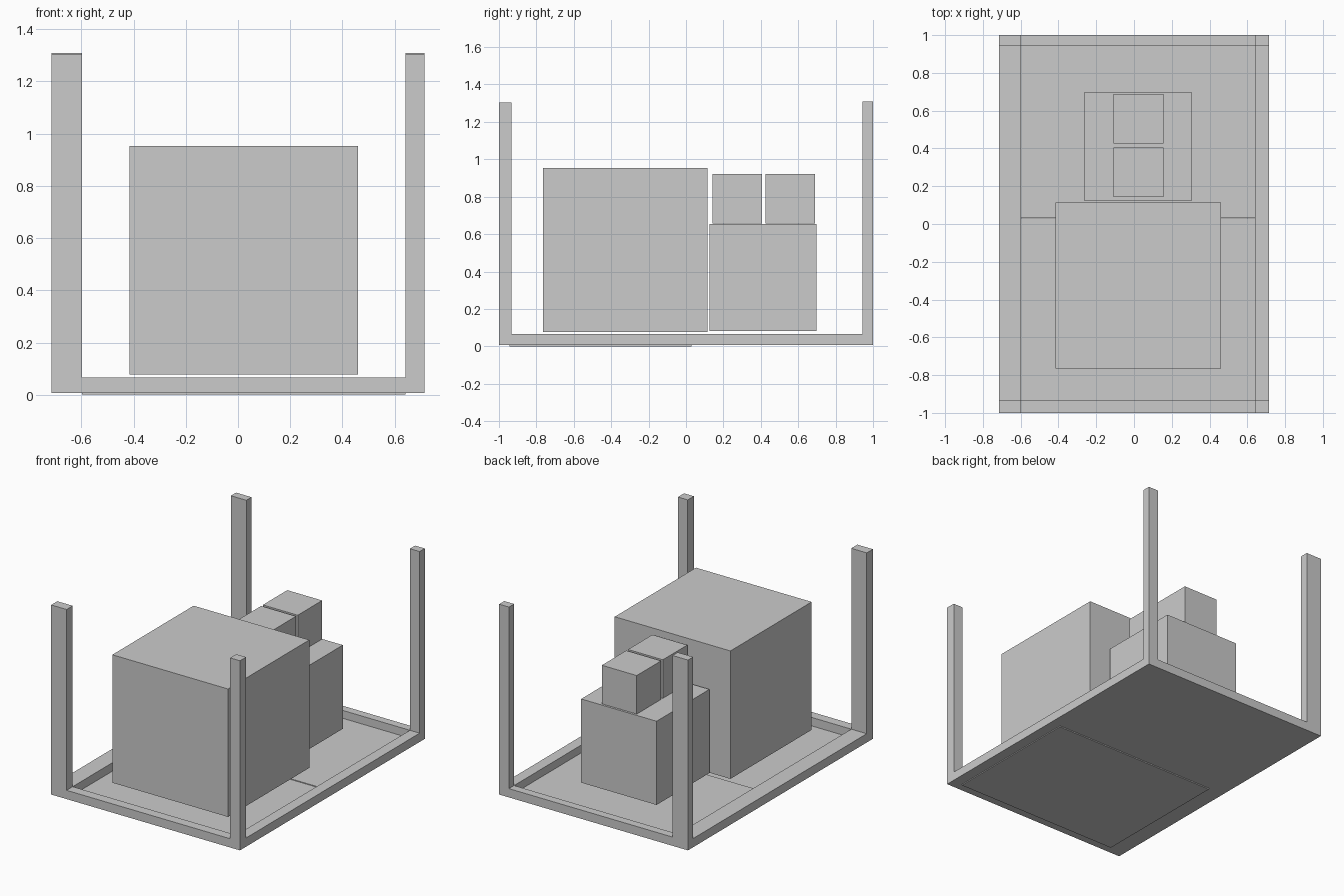
import bpy

if "Cube" in bpy.data.objects:
    bpy.data.objects.remove(bpy.data.objects["Cube"])


def box(name, x0, x1, y0, y1, z0, z1):
    bpy.ops.mesh.primitive_cube_add(size=1, location=((x0 + x1) / 2, (y0 + y1) / 2, (z0 + z1) / 2))
    ob = bpy.context.object
    ob.name = name
    ob.scale = (x1 - x0, y1 - y0, z1 - z0)
    bpy.ops.object.transform_apply(location=False, rotation=False, scale=True)
    return ob


# Outer and inner limits of the pallet frame
XO, YO = 0.715, 1.0
XL, XR, YF, YB = -0.598, 0.641, -0.934, 0.944
Z0, ZR = 0.006, 0.066

# Base rails
box("left_rail", -XO, XL, YF, YB, Z0, ZR)
box("right_rail", XR, XO, YF, YB, Z0, ZR)
box("front_rail", -XO, XO, -YO, YF, Z0, ZR)
box("back_rail", -XO, XO, YB, YO, Z0, ZR)

# Corner posts
for side, x0, x1 in (("left", -XO, XL), ("right", XR, XO)):
    for end, y0, y1, top in (("front", -YO, YF, 1.304), ("back", YB, YO, 1.309)):
        box(f"{end}_{side}_post", x0, x1, y0, y1, ZR, top)

# Thin recessed floor panels
box("front_floor_panel", XL, XR, -0.943, 0.030, 0.0, 0.008)
box("back_floor_panel", XL, XR, 0.032, YB, 0.006, 0.012)

# Stacked cargo boxes
box("large_box", -0.416, 0.460, -0.765, 0.114, 0.077, 0.953)
box("medium_box", -0.265, 0.306, 0.125, 0.697, 0.081, 0.654)
for i, y in enumerate((0.142, 0.425)):
    box(f"small_box_{i + 1}", -0.109, 0.155, y, y + 0.264, 0.658, 0.922)
